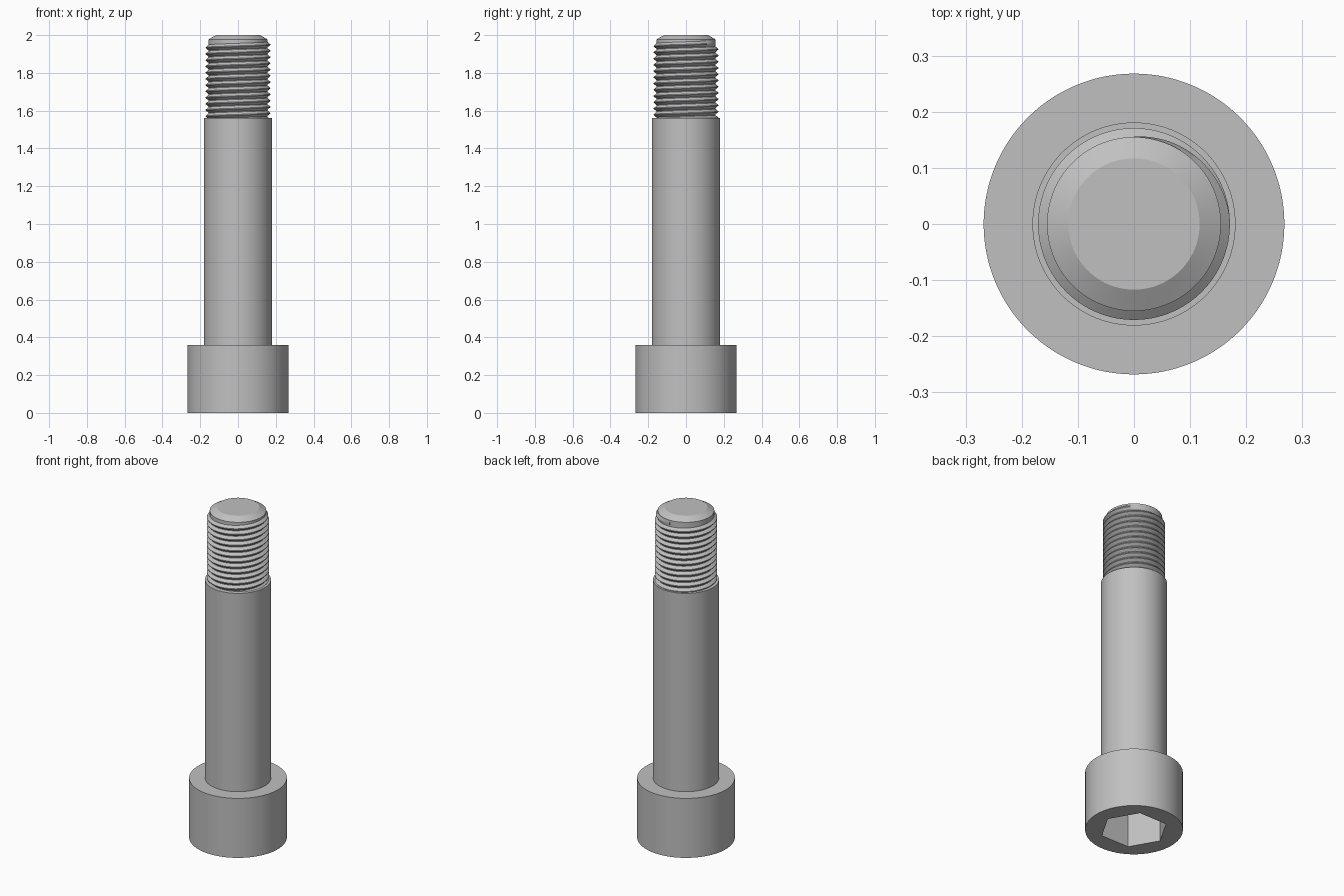
import bpy
import bmesh
from math import cos, sin, pi

if "Cube" in bpy.data.objects:
    bpy.data.objects.remove(bpy.data.objects["Cube"])

SEGMENTS = 128
HEAD_R, HEAD_TOP = 0.268, 0.36
SHANK_R, SHANK_TOP = 0.181, 1.56
ROOT_R, CREST_R, TIP_R = 0.155, 0.171, 0.117
PITCH = 0.033

steel = bpy.data.materials.new("grey steel")
steel.use_nodes = True
GREY = (0.53, 0.53, 0.53, 1)
steel.diffuse_color = GREY
steel.node_tree.nodes["Principled BSDF"].inputs["Base Color"].default_value = GREY


def finish(name, bm):
    """Turn a bmesh into a smooth-shaded object with sharp edges kept."""
    bmesh.ops.recalc_face_normals(bm, faces=bm.faces)
    mesh = bpy.data.meshes.new(name)
    bm.to_mesh(mesh)
    bm.free()
    mesh.materials.append(steel)
    obj = bpy.data.objects.new(name, mesh)
    bpy.context.collection.objects.link(obj)
    bpy.ops.object.select_all(action="DESELECT")
    obj.select_set(True)
    bpy.context.view_layer.objects.active = obj
    bpy.ops.object.shade_smooth_by_angle(angle=pi / 6)
    return obj


def skin(bm, rings, closed):
    """Join neighbouring rings of vertices with quads."""
    count = len(rings[0])
    pairs = list(zip(rings, rings[1:])) + ([(rings[-1], rings[0])] if closed else [])
    for a, b in pairs:
        for i in range(count):
            j = (i + 1) % count
            bm.faces.new((a[i], a[j], b[j], b[i]))


def turned(name, profile, sides=SEGMENTS):
    """Solid of revolution from (radius, height) points, capped at both ends."""
    bm = bmesh.new()
    rings = []
    for r, z in profile:
        angles = [2 * pi * i / sides for i in range(sides)]
        rings.append([bm.verts.new((r * cos(a), r * sin(a), z)) for a in angles])
    skin(bm, rings, False)
    bm.faces.new(rings[0])
    bm.faces.new(rings[-1])
    return finish(name, bm)


# Cylindrical head with a hexagonal socket cut into its underside
head = turned("head", [(HEAD_R, 0), (HEAD_R, HEAD_TOP)])
cutter = turned("socket_cutter", [(0.187, -0.1), (0.187, 0.23)], 6)
cutter.hide_render = True
cut = head.modifiers.new("hex_socket", "BOOLEAN")
cut.operation = "DIFFERENCE"
cut.solver = "EXACT"
cut.object = cutter
bpy.context.view_layer.objects.active = head
bpy.ops.object.modifier_apply(modifier=cut.name)
bpy.data.objects.remove(cutter)
bpy.ops.object.select_all(action="DESELECT")
head.select_set(True)
bpy.ops.object.shade_smooth_by_angle(angle=pi / 6)

# Plain shoulder and the chamfered core of the threaded end
turned("shank", [(SHANK_R, HEAD_TOP), (SHANK_R, SHANK_TOP)])
turned("thread_core", [(ROOT_R, SHANK_TOP), (ROOT_R, 1.978), (TIP_R, 2)])

# Right-handed helical ridge, fading out over the last quarter turn at the tip
bm = bmesh.new()
per_turn = 72
z_start, z_end = SHANK_TOP - 0.01, 1.958
steps = round((z_end - z_start) / PITCH * per_turn)
sections = []
for k in range(steps + 1):
    angle = pi / 2 + 2 * pi * (k - steps) / per_turn
    z = z_start + PITCH * k / per_turn
    fade = min(1, (steps - k) / (per_turn / 4) + 0.05)
    crest = ROOT_R + (CREST_R - ROOT_R) * fade
    base = PITCH * 0.46
    outline = [(ROOT_R - 0.003, -base), (ROOT_R, -base), (crest, -0.002),
               (crest, 0.002), (ROOT_R, base), (ROOT_R - 0.003, base)]
    sections.append([bm.verts.new((r * cos(angle), r * sin(angle), z + dz))
                     for r, dz in outline])
skin(bm, sections, False)
bm.faces.new(sections[0])
bm.faces.new(sections[-1])
finish("thread_ridge", bm)
